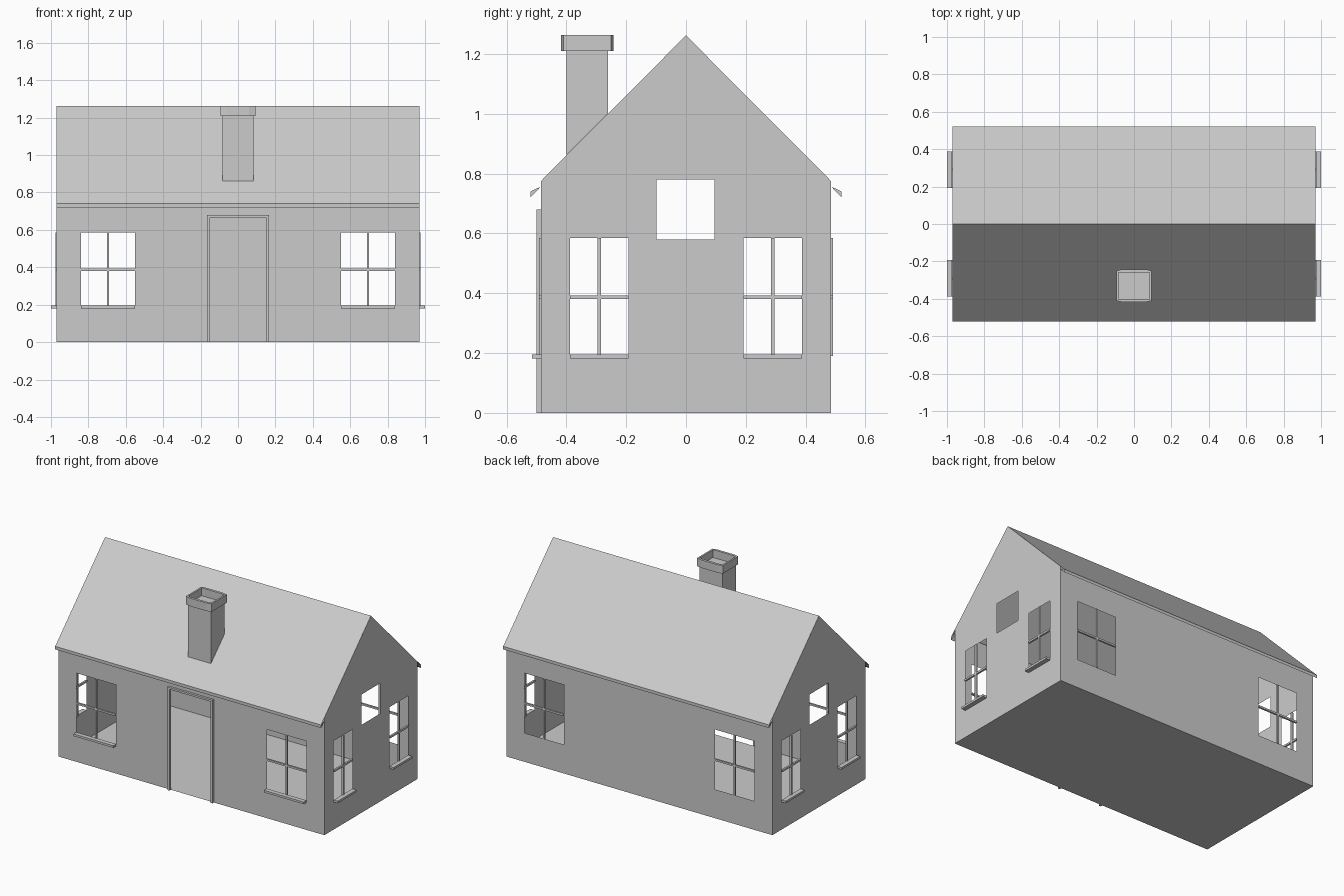
import bpy, bmesh
from mathutils import Vector

if "Cube" in bpy.data.objects:
    bpy.data.objects.remove(bpy.data.objects["Cube"])

X, Y = 0.97, 0.485            # half size of the wall box
EAVE = 0.757                  # height where wall meets roof
RIDGE = 1.262
WX = (0.55, 0.84)             # long wall window span
WY = (0.193, 0.388)           # gable window span
WZ = (0.19, 0.585)            # window heights
BAR = 0.006


def finish(name, bm):
    me = bpy.data.meshes.new(name)
    bm.to_mesh(me)
    bm.free()
    ob = bpy.data.objects.new(name, me)
    bpy.context.collection.objects.link(ob)
    return ob


def rect(a, b, c, d):
    return [(a, c), (b, c), (b, d), (a, d)]


def sheet(name, loops, place, normal):
    """Thin flat wall: first loop is the outline, the others are holes."""
    bm = bmesh.new()
    edges = []
    for loop in loops:
        vs = [bm.verts.new(place(u, v)) for u, v in loop]
        edges += [bm.edges.new((vs[i - 1], vs[i])) for i in range(len(vs))]
    bmesh.ops.triangle_fill(bm, use_beauty=True, edges=edges, normal=normal)
    bm.normal_update()
    for f in bm.faces:
        if f.normal.dot(Vector(normal)) < 0:
            f.normal_flip()
    return finish(name, bm)


def box(name, x0, x1, y0, y1, z0, z1):
    bm = bmesh.new()
    bmesh.ops.create_cube(bm, size=1)
    for v in bm.verts:
        v.co = ((x0 + x1) / 2 + v.co.x * (x1 - x0),
                (y0 + y1) / 2 + v.co.y * (y1 - y0),
                (z0 + z1) / 2 + v.co.z * (z1 - z0))
    return finish(name, bm)


def faces(name, verts, polys):
    bm = bmesh.new()
    vs = [bm.verts.new(v) for v in verts]
    for p in polys:
        bm.faces.new([vs[i] for i in p])
    bmesh.ops.recalc_face_normals(bm, faces=bm.faces)
    return finish(name, bm)


# Long walls, the front one with an open doorway
windows = [rect(-WX[1], -WX[0], *WZ), rect(*WX, *WZ)]
door = [(-X, 0), (-0.15, 0), (-0.15, 0.667), (0.15, 0.667), (0.15, 0),
        (X, 0), (X, EAVE), (-X, EAVE)]
sheet("front_wall", [door] + windows, lambda u, v: (u, -Y, v), (0, -1, 0))
sheet("back_wall", [rect(-X, X, 0, EAVE)] + windows,
      lambda u, v: (u, Y, v), (0, 1, 0))

# Gable walls with two windows and an attic opening
gable = [(-Y, 0), (Y, 0), (Y, EAVE + 0.018), (0, RIDGE), (-Y, EAVE + 0.018)]
holes = [rect(-WY[1], -WY[0], *WZ), rect(*WY, *WZ),
         rect(-0.098, 0.096, 0.58, 0.78)]
for s, side in ((1, "right"), (-1, "left")):
    sheet(side + "_gable", [gable] + holes,
          lambda u, v, s=s: (s * X, u, v), (s, 0, 0))

sheet("floor", [rect(-X, X, -Y, Y)], lambda u, v: (u, v, 0), (0, 0, -1))

# Roof slopes with eave edge and soffit
prof = [(-Y, EAVE), (-0.52, 0.72), (-0.52, 0.74), (0, RIDGE),
        (0.52, 0.74), (0.52, 0.72), (Y, EAVE)]
rv = [(x, y, z) for x in (-X, X) for y, z in prof]
caps = [tuple(k + i for i in c) for k in (0, 7) for c in ((0, 1, 2), (4, 5, 6))]
faces("roof", rv, [(i, i + 1, i + 8, i + 7) for i in range(6)] + caps)

# Window bars and sills; the back windows have no sills
for s in (-1, 1):
    a, b = sorted((s * WX[0], s * WX[1]))
    m, zm = (a + b) / 2, 0.387
    for y in (-Y, Y):
        box("window_upright", m - BAR, m + BAR, y - BAR, y + BAR, *WZ)
        box("window_crossbar", a, b, y - BAR, y + BAR, zm - BAR, zm + BAR)
    box("front_sill", a, b, -0.515, -Y, 0.181, 0.195)
    a, b = sorted((s * WY[0], s * WY[1]))
    m = (a + b) / 2
    for t in (-1, 1):
        x = t * X
        box("window_upright", x - BAR, x + BAR, m - BAR, m + BAR, *WZ)
        box("window_crossbar", x - BAR, x + BAR, a, b, zm - BAR, zm + BAR)
        x0, x1 = sorted((x, t * 1.0))
        box("side_sill", x0, x1, a, b, 0.181, 0.195)

# Door frame
for s in (-1, 1):
    x0, x1 = sorted((s * 0.15, s * 0.165))
    box("door_jamb", x0, x1, -0.5, -Y, 0, 0.68)
box("door_lintel", -0.15, 0.15, -0.5, -Y, 0.667, 0.68)

# Chimney shaft, its foot cut to the roof slope
cx, y0, y1 = 0.083, -0.40, -0.26
plan = [(-cx, y0), (cx, y0), (cx, y1), (-cx, y1)]
ring = [(x, y, RIDGE + y) for x, y in plan] + [(x, y, 1.212) for x, y in plan]
faces("chimney_shaft", ring,
      [(i, (i + 1) % 4, (i + 1) % 4 + 4, i + 4) for i in range(4)] + [(4, 5, 6, 7)])

# Chimney cap: hollow collar with slightly bowed long sides
outer = [(-0.094, -0.08), (-0.06, -0.088), (0.06, -0.088), (0.094, -0.08),
         (0.094, 0.08), (0.06, 0.088), (-0.06, 0.088), (-0.094, 0.08)]
inner = [(-cx, -0.07), (-0.06, -0.072), (0.06, -0.072), (cx, -0.07),
         (cx, 0.07), (0.06, 0.072), (-0.06, 0.072), (-cx, 0.07)]
rings = [(outer, 1.21), (outer, 1.263), (inner, 1.263), (inner, 1.21)]
cv = [(x, y - 0.33, z) for r, z in rings for x, y in r]
faces("chimney_cap", cv,
      [(k * 8 + i, k * 8 + (i + 1) % 8, (k + 1) % 4 * 8 + (i + 1) % 8,
        (k + 1) % 4 * 8 + i) for k in range(4) for i in range(8)])
